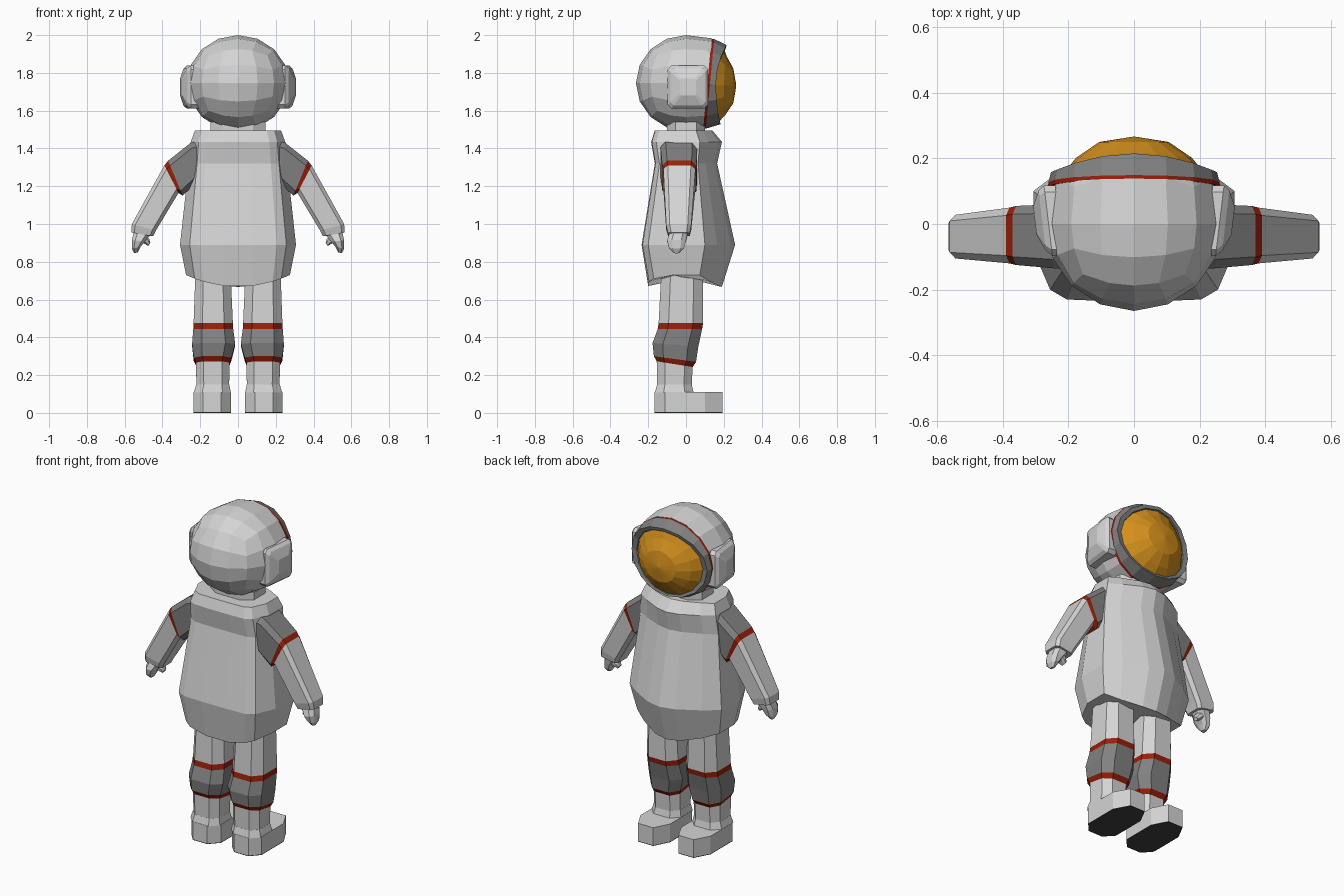
import bpy, bmesh, math
from mathutils import Vector

if "Cube" in bpy.data.objects:
    bpy.data.objects.remove(bpy.data.objects["Cube"])


def material(name, color):
    m = bpy.data.materials.new(name)
    m.diffuse_color = (*color, 1)
    m.use_nodes = True
    m.node_tree.nodes["Principled BSDF"].inputs["Base Color"].default_value = m.diffuse_color
    return m


LIGHT = material("suit_light_grey", (0.66, 0.66, 0.66))
DARK = material("joint_dark_grey", (0.22, 0.22, 0.22))
RED = material("stripe_red", (0.32, 0.014, 0.003))
GOLD = material("visor_gold", (0.66, 0.28, 0.012))
SOLE = material("sole_charcoal", (0.05, 0.05, 0.05))


def finish(name, bm, mats, mirror=False):
    bmesh.ops.recalc_face_normals(bm, faces=bm.faces)
    mesh = bpy.data.meshes.new(name)
    bm.to_mesh(mesh)
    bm.free()
    for m in mats:
        mesh.materials.append(m)
    ob = bpy.data.objects.new(name, mesh)
    bpy.context.collection.objects.link(ob)
    if mirror:
        ob.modifiers.new("mirror", 'MIRROR').use_mirror_merge = False
    return ob


def loft(name, rings, mats=(LIGHT,), bands=None, mirror=False):
    """Skin a stack of equal-length rings and cap both ends."""
    bm = bmesh.new()
    vs = [[bm.verts.new(p) for p in r] for r in rings]
    n = len(rings[0])
    for i, (a, b) in enumerate(zip(vs, vs[1:])):
        for j in range(n):
            k = (j + 1) % n
            f = bm.faces.new((a[j], a[k], b[k], b[j]))
            f.material_index = bands[i] if bands else 0
    bm.faces.new(vs[0][::-1]).material_index = bands[0] if bands else 0
    bm.faces.new(vs[-1]).material_index = bands[-1] if bands else 0
    return finish(name, bm, mats, mirror)


def octagon(c=0.55):
    """Chamfered unit square."""
    return [(1, -c), (1, c), (c, 1), (-c, 1), (-1, c), (-1, -c), (-c, -1), (c, -1)]


def limb_ring(outer, inner, y0, y1, c=0.72):
    """Chamfered section spanning outer-inner points in xz and y0-y1 in depth."""
    o, i = Vector((outer[0], 0, outer[1])), Vector((inner[0], 0, inner[1]))
    mid, u = (o + i) / 2, (o - i) / 2
    return [mid + u * a + Vector((0, (y0 + y1) / 2 + b * (y1 - y0) / 2, 0))
            for a, b in octagon(c)]


def flat_ring(z, x0, x1, y0, y1, c=0.55, tilt=0.0):
    """Horizontal chamfered section, front lowered by tilt."""
    return [((x0 + x1) / 2 + a * (x1 - x0) / 2, (y0 + y1) / 2 + b * (y1 - y0) / 2,
             z - tilt * b) for a, b in octagon(c)]


# Helmet shell: cube sphere, stretched forward and cut off at the visor
bm = bmesh.new()
bmesh.ops.create_cube(bm, size=2)
bmesh.ops.subdivide_edges(bm, edges=bm.edges[:], cuts=3, use_grid_fill=True)
for v in bm.verts:
    d = Vector([math.tan(c * math.pi / 4) for c in v.co]).normalized()
    v.co = (d.x * 0.27, d.y * (0.4 if d.y > 0 else 0.265), 1.746 + d.z * 0.254)
bmesh.ops.bisect_plane(bm, geom=bm.verts[:] + bm.edges[:] + bm.faces[:],
                       plane_co=(0, 0.117, 1.75), plane_no=(0, 1, -0.092),
                       clear_outer=True)
bmesh.ops.holes_fill(bm, edges=[e for e in bm.edges if e.is_boundary], sides=0)
finish("helmet", bm, [LIGHT])


# Helmet rim with red stripe, and gold visor dome
def face_ring(rx, rz, yfun, cz=1.742, n=16):
    pts = []
    for k in range(n):
        t = 2 * math.pi * k / n
        s = math.sin(t)
        pts.append((rx * math.cos(t), yfun(s), cz + rz * s))
    return pts


def rim_y(s):
    return 0.158 + (0.057 if s > 0 else 0.025) * s * s


loft("helmet_rim", [
    face_ring(0.262, 0.239, lambda s: 0.113 + 0.022 * s),
    face_ring(0.261, 0.237, lambda s: 0.127 + 0.022 * s),
    face_ring(0.253, 0.21, rim_y, 1.738),
    face_ring(0.222, 0.195, lambda s: rim_y(s) - 0.004, 1.735),
    face_ring(0.21, 0.19, lambda s: 0.13, 1.735)],
    (DARK, RED), (1, 0, 0, 0))


def dome(f, y, w):
    return face_ring(0.221 * f, 0.194 * f, lambda s: (rim_y(s) - 0.012) * w + y * (1 - w), 1.732)


loft("visor", [dome(1, 0.15, 1), dome(0.8, 0.22, 0.25), dome(0.48, 0.25, 0),
               dome(0.02, 0.266, 0)], (GOLD,))

# Ear pads: chamfered plates bulging along the helmet side
pad = []
for sx, size in ((-0.08, 1), (-0.008, 1), (0, 0.86), (0, 0.4)):
    ring = []
    for a, b in octagon(0.82):
        y, z = 0.01 + a * 0.107 * size, 1.725 + b * 0.114 * size
        ring.append((0.31 + sx - 1.8 * (z - 1.725) ** 2 - 2.0 * (y - 0.04) ** 2, y, z))
    pad.append(ring)
loft("ear_pad", pad, mirror=True)

# Neck
loft("neck", [flat_ring(z, -0.145, 0.145, -0.1, 0.1) for z in (1.45, 1.54)])

# Torso: bell-shaped coat with collar and a hem that rises at the sides
half = [(0.09, 0.238), (0.215, 0.165), (0.3, 0.1), (0.3, -0.08), (0.25, -0.2),
        (0.2, -0.23), (0.08, -0.235)]
section = [(0, 0.26)] + half + [(-x, y) for x, y in half[::-1]]


def torso_ring(z, hx, yf, yb, lift=0.0):
    return [(x / 0.3 * hx, y * (yf / 0.26 if y > 0 else yb / 0.235),
             z + lift * (x / 0.3) ** 2) for x, y in section]


loft("torso", [
    torso_ring(0.667, 0.275, 0.19, 0.2, 0.063),
    torso_ring(0.89, 0.307, 0.26, 0.235),
    torso_ring(1.32, 0.26, 0.165, 0.165),
    torso_ring(1.435, 0.25, 0.19, 0.185),
    torso_ring(1.495, 0.228, 0.14, 0.165)])

# Arms: dark shoulder, red band, light sleeve
loft("arm", [
    limb_ring((0.19, 1.445), (0.17, 1.24), -0.135, 0.06),
    limb_ring((0.25, 1.43), (0.22, 1.22), -0.135, 0.06),
    limb_ring((0.37, 1.335), (0.293, 1.15), -0.125, 0.055),
    limb_ring((0.39, 1.31), (0.315, 1.165), -0.12, 0.05),
    limb_ring((0.562, 1.0), (0.435, 0.965), -0.105, 0.028),
    limb_ring((0.565, 0.955), (0.45, 0.935), -0.095, 0.02)],
    (LIGHT, DARK, RED), (1, 1, 2, 0, 0), mirror=True)

# Mitten hands
loft("hand", [
    limb_ring((0.55, 0.965), (0.465, 0.94), -0.085, 0.01, 0.5),
    limb_ring((0.562, 0.915), (0.495, 0.905), -0.1, 0.0, 0.5),
    limb_ring((0.562, 0.87), (0.515, 0.88), -0.09, -0.01, 0.5),
    limb_ring((0.55, 0.845), (0.53, 0.85), -0.065, -0.035, 0.5)], mirror=True)
loft("thumb", [
    limb_ring((0.53, 0.91), (0.49, 0.945), -0.07, -0.005, 0.5),
    limb_ring((0.495, 0.895), (0.47, 0.92), -0.06, -0.01, 0.5),
    limb_ring((0.475, 0.884), (0.464, 0.9), -0.05, -0.02, 0.5)], mirror=True)

# Legs: light thigh, red bands around a dark knee, light shin
loft("leg", [
    flat_ring(0.76, 0.04, 0.225, -0.13, 0.09),
    flat_ring(0.475, 0.027, 0.235, -0.145, 0.09),
    flat_ring(0.443, 0.025, 0.237, -0.15, 0.085),
    flat_ring(0.36, 0.015, 0.243, -0.177, 0.065, tilt=0.01),
    flat_ring(0.285, 0.035, 0.235, -0.17, 0.053, tilt=0.015),
    flat_ring(0.258, 0.045, 0.222, -0.155, 0.035, tilt=0.015),
    flat_ring(0.13, 0.047, 0.22, -0.152, 0.03)],
    (LIGHT, DARK, RED), (0, 2, 1, 1, 2, 0), mirror=True)

# Boots: ankle cuff over a long chamfered foot with a dark sole
loft("boot_cuff", [
    flat_ring(0.15, 0.046, 0.221, -0.153, 0.03),
    flat_ring(0.108, 0.038, 0.234, -0.165, 0.04)], mirror=True)
foot = [(0.09, -0.166), (0.185, -0.166), (0.235, -0.11), (0.235, 0.1),
        (0.185, 0.192), (0.085, 0.192), (0.037, 0.1), (0.037, -0.11)]
loft("boot", [[(x, y, z) for x, y in foot] for z in (0.004, 0.11)], mirror=True)
loft("sole", [[(x, y, z) for x, y in foot] for z in (0, 0.004)], (SOLE,), mirror=True)
